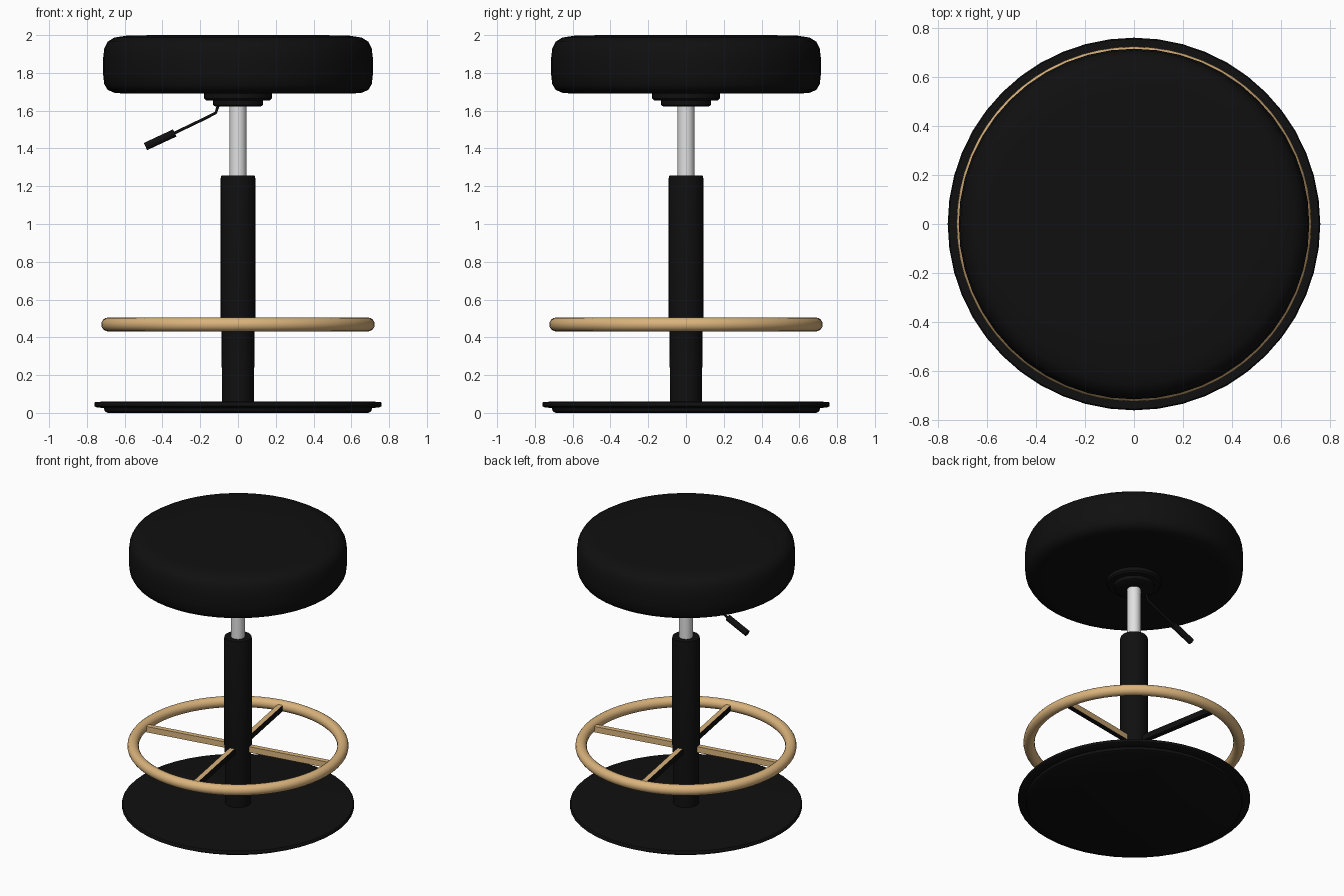
import bpy, bmesh, math
from mathutils import Vector, Matrix

if "Cube" in bpy.data.objects:
    bpy.data.objects.remove(bpy.data.objects["Cube"])


def mat(name, rgb):
    m = bpy.data.materials.new(name)
    m.diffuse_color = (*rgb, 1)
    m.use_nodes = True
    m.node_tree.nodes["Principled BSDF"].inputs["Base Color"].default_value = m.diffuse_color
    return m


BLACK = mat("black", (0.005, 0.005, 0.005))
TAN = mat("tan", (0.70, 0.45, 0.20))
CHROME = mat("light_grey", (0.75, 0.75, 0.75))


def finish(name, bm, mats, smooth=True):
    bmesh.ops.recalc_face_normals(bm, faces=bm.faces)
    me = bpy.data.meshes.new(name)
    bm.to_mesh(me)
    bm.free()
    ob = bpy.data.objects.new(name, me)
    bpy.context.collection.objects.link(ob)
    for m in mats:
        me.materials.append(m)
    if smooth:
        bpy.ops.object.select_all(action='DESELECT')
        ob.select_set(True)
        bpy.context.view_layer.objects.active = ob
        bpy.ops.object.shade_smooth_by_angle(angle=math.radians(40))
    return ob


def lathe(name, profile, sides, m):
    """Solid of revolution from (radius, z) points, capped at both ends."""
    bm = bmesh.new()
    rings = [[bm.verts.new((r * math.cos(2 * math.pi * i / sides),
                            r * math.sin(2 * math.pi * i / sides), z))
              for i in range(sides)] for r, z in profile]
    for a, b in zip(rings, rings[1:]):
        for i in range(sides):
            j = (i + 1) % sides
            bm.faces.new((a[i], a[j], b[j], b[i]))
    bm.faces.new(rings[0][::-1])
    bm.faces.new(rings[-1])
    return finish(name, bm, [m])


def rod(name, points, radius, m, sides=10):
    """Round rod through a path lying in the xz plane."""
    pts = [Vector(p) for p in points]
    bm = bmesh.new()
    rings = []
    for k, p in enumerate(pts):
        d = (pts[min(k + 1, len(pts) - 1)] - pts[max(k - 1, 0)]).normalized()
        u = Vector((0, 1, 0))
        v = d.cross(u)
        rings.append([bm.verts.new(p + radius * (u * math.cos(t) + v * math.sin(t)))
                      for t in (2 * math.pi * i / sides for i in range(sides))])
    for a, b in zip(rings, rings[1:]):
        for i in range(sides):
            j = (i + 1) % sides
            bm.faces.new((a[i], a[j], b[j], b[i]))
    bm.faces.new(rings[0])
    bm.faces.new(rings[-1])
    return finish(name, bm, [m])


# Base disc with a recessed foot
lathe("base", [(0.69, 0.0), (0.705, 0.008), (0.71, 0.025), (0.75, 0.03), (0.76, 0.036),
               (0.76, 0.052), (0.755, 0.058), (0.70, 0.06)], 48, BLACK)

# Column and gas lift
lathe("column", [(0.085, 0.05), (0.087, 0.42), (0.092, 0.5), (0.092, 1.24), (0.088, 1.257)],
      24, BLACK)
lathe("lift_tube", [(0.045, 1.24), (0.045, 1.65)], 20, CHROME)

# Cushion and the mounting plates beneath it
lathe("seat", [(0.60, 1.69), (0.655, 1.695), (0.69, 1.71), (0.708, 1.74), (0.715, 1.80),
               (0.715, 1.87), (0.708, 1.93), (0.69, 1.965), (0.655, 1.987), (0.59, 1.997),
               (0.45, 2.0)], 48, BLACK)
lathe("seat_plate", [(0.17, 1.655), (0.18, 1.665), (0.18, 1.70)], 32, BLACK)
lathe("lift_collar", [(0.12, 1.622), (0.132, 1.63), (0.132, 1.67)], 32, BLACK)

# Height lever
rod("lever_rod", [(-0.10, 0, 1.66), (-0.107, 0, 1.62), (-0.118, 0, 1.588), (-0.20, 0, 1.547),
                  (-0.35, 0, 1.475)], 0.008, BLACK)
rod("lever_handle", [(-0.335, 0, 1.482), (-0.49, 0, 1.41)], 0.022, BLACK)

# Foot ring
bpy.ops.mesh.primitive_torus_add(major_segments=64, minor_segments=16, major_radius=0.687,
                                 minor_radius=0.037, location=(0, 0, 0.468))
ring = bpy.context.object
ring.name = "foot_ring"
ring.data.materials.append(TAN)
bpy.ops.object.shade_smooth()

# Spokes: tan bars, black below and on the sides that face along x
for k in range(4):
    bm = bmesh.new()
    bmesh.ops.create_cube(bm, size=1)
    bmesh.ops.scale(bm, vec=(0.60, 0.036, 0.042), verts=bm.verts)
    bmesh.ops.translate(bm, vec=(0.37, 0, 0.465), verts=bm.verts)
    bmesh.ops.rotate(bm, cent=(0, 0, 0), verts=bm.verts,
                     matrix=Matrix.Rotation(math.radians(10 + 90 * k), 3, 'Z'))
    bm.normal_update()
    for f in bm.faces:
        if f.normal.z < -0.5 or abs(f.normal.x) > 0.8:
            f.material_index = 1
    finish(f"spoke_{k + 1}", bm, [TAN, BLACK], smooth=False)
